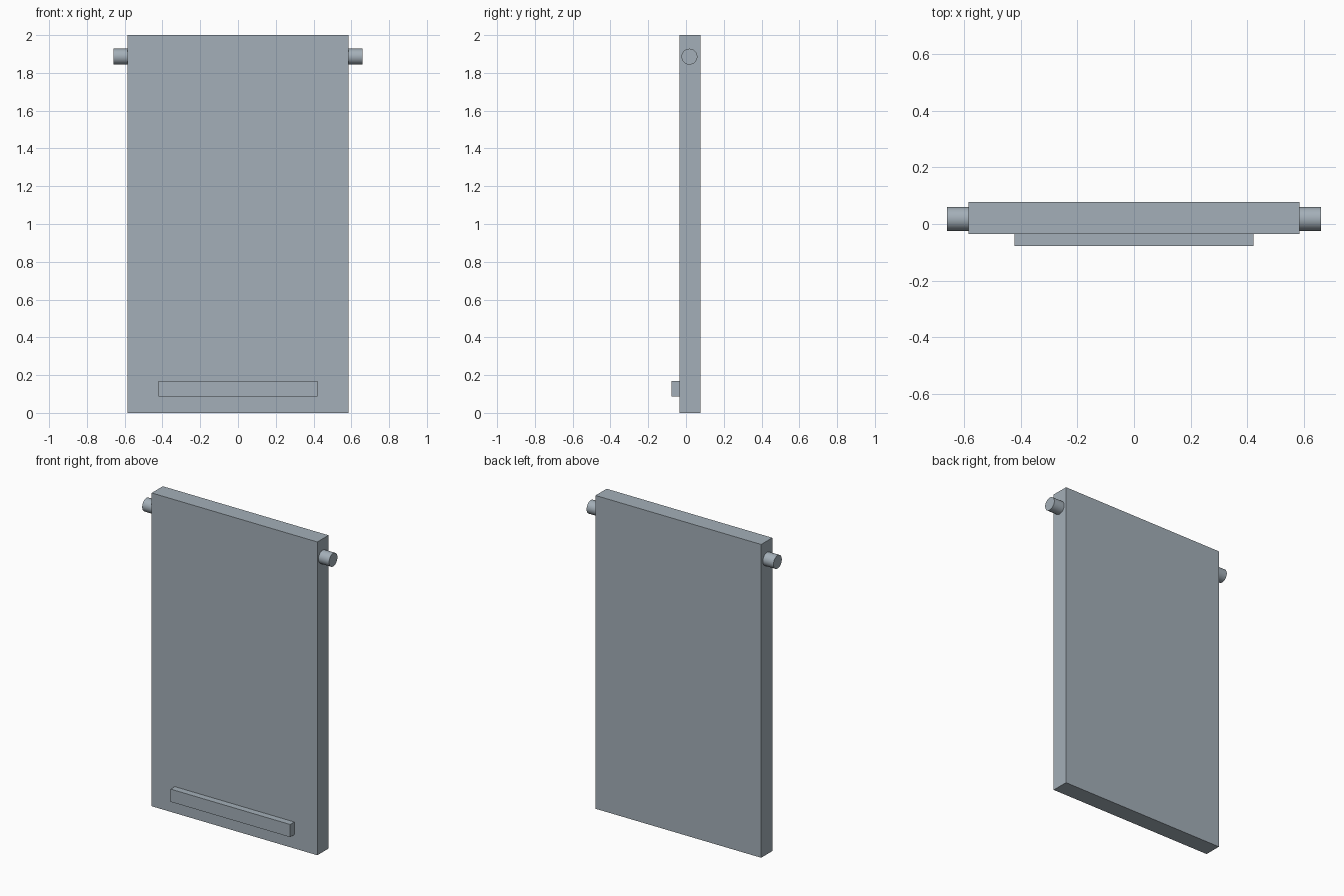
import bpy
import math

if "Cube" in bpy.data.objects:
    bpy.data.objects.remove(bpy.data.objects["Cube"])

steel = bpy.data.materials.new("blue grey steel")
steel.diffuse_color = (0.37, 0.43, 0.48, 1)
steel.use_nodes = True
steel.node_tree.nodes["Principled BSDF"].inputs["Base Color"].default_value = steel.diffuse_color


def box(name, lo, hi):
    center = [(a + b) / 2 for a, b in zip(lo, hi)]
    bpy.ops.mesh.primitive_cube_add(size=1, location=center)
    ob = bpy.context.object
    ob.name = name
    ob.scale = [b - a for a, b in zip(lo, hi)]
    bpy.ops.object.transform_apply(location=False, rotation=False, scale=True)
    ob.data.materials.append(steel)


# Flat door slab
box("panel", (-0.585, -0.035, 0), (0.585, 0.077, 2))

# Handle bar low on the front face
box("handle", (-0.422, -0.077, 0.088), (0.422, -0.035, 0.169))

# Round hinge pins on both sides near the top
for side, x in (("left", -0.6225), ("right", 0.6225)):
    bpy.ops.mesh.primitive_cylinder_add(
        vertices=48, radius=0.042, depth=0.075,
        location=(x, 0.018, 1.886), rotation=(0, math.pi / 2, 0))
    pin = bpy.context.object
    pin.name = side + "_hinge_pin"
    pin.data.materials.append(steel)
    bpy.ops.object.shade_smooth_by_angle(angle=math.radians(30))
